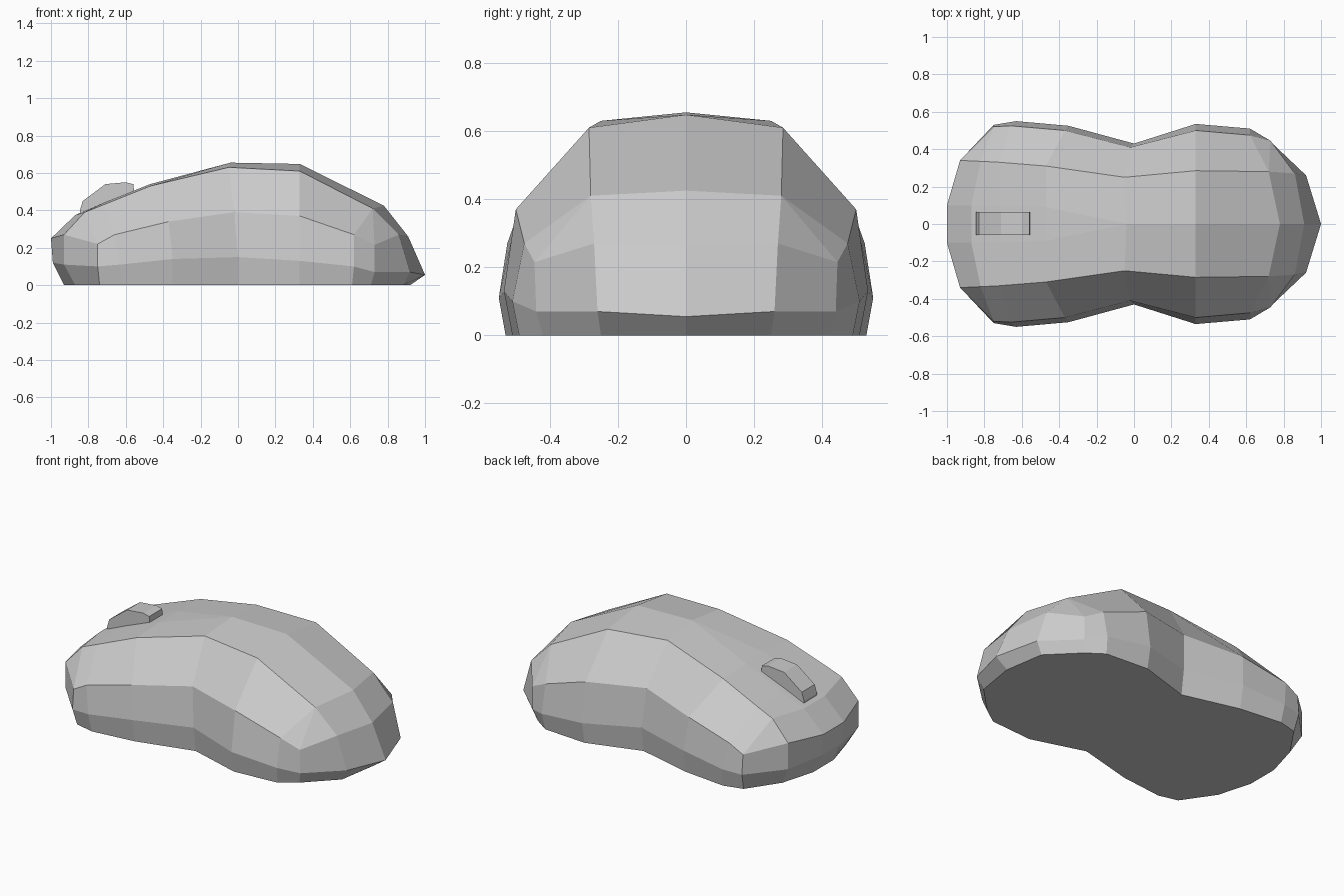
import bpy
import bmesh

if "Cube" in bpy.data.objects:
    bpy.data.objects.remove(bpy.data.objects["Cube"], do_unlink=True)

grey = bpy.data.materials.new("plain grey")
grey.use_nodes = True
COLOUR = (0.6, 0.6, 0.6, 1)
grey.diffuse_color = COLOUR
grey.node_tree.nodes["Principled BSDF"].inputs["Base Color"].default_value = COLOUR


def finish(name, bm):
    bmesh.ops.recalc_face_normals(bm, faces=bm.faces)
    mesh = bpy.data.meshes.new(name)
    bm.to_mesh(mesh)
    bm.free()
    mesh.materials.append(grey)
    obj = bpy.data.objects.new(name, mesh)
    bpy.context.collection.objects.link(obj)
    return obj


# Half outlines of the shell, nose to heel, from the base up to the deck
base = [(-.93, .1, 0), (-.87, .31, 0), (-.74, .5, 0), (-.62, .53, 0), (-.35, .5, 0), (0, .41, 0),
        (.33, .51, 0), (.61, .49, 0), (.71, .42, 0), (.88, .25, 0), (.92, 0, 0)]
belly = [(-.99, .1, .12), (-.93, .34, .11), (-.75, .53, .1), (-.63, .55, .11), (-.35, .525, .14),
         (0, .43, .15), (.33, .535, .13), (.62, .51, .1), (.73, .44, .07), (.92, .26, .07), (1, 0, .055)]
shoulder = [(-1, .1, .25), (-.93, .34, .27), (-.75, .52, .22), (-.66, .525, .27), (-.37, .5, .34),
            (-.02, .41, .39), (.33, .5, .37), (.62, .475, .27), (.73, .445, .215), (.86, .27, .27), (.91, 0, .26)]
nose, heel = (-.82, .335, .39), (.72, .28, .41)
crease = [(-.87, .1, .375), nose, nose, (-.72, .33, .43), (-.47, .31, .53), (-.05, .25, .63),
          (.33, .285, .61), heel, heel, heel, (.78, 0, .425)]
spine = [(-.87, .1, .375)] * 3 + [(-.72, .1, .44), (-.47, .09, .54), (-.04, 0, .655),
                                  (.33, 0, .648)] + [(.78, 0, .425)] * 4

# Shell: skin the half outlines, then mirror across the long axis
rows = [[(r[0][0], 0, r[0][2])] + r for r in (base, belly, shoulder, crease, spine)]
centre = [(x, 0, z) for x, y, z in rows[-1]]
floor = [(x, 0, 0) for x, y, z in rows[0]]
rows = [floor] + rows + [centre]

bm = bmesh.new()
grid = [[bm.verts.new(p) for p in row] for row in rows]
for low, high in zip(grid, grid[1:]):
    for i in range(len(low) - 1):
        bm.faces.new((low[i], low[i + 1], high[i + 1], high[i]))
bmesh.ops.remove_doubles(bm, verts=bm.verts, dist=0.001)
bmesh.ops.dissolve_degenerate(bm, dist=0.0005, edges=bm.edges)
shell = finish("shell", bm)
mirror = shell.modifiers.new("mirror", "MIRROR")
mirror.use_axis = (False, True, False)
mirror.merge_threshold = 0.002

# Scroll wheel: a faceted profile standing out of the deck
profile = [(-.84, .36), (-.845, .4), (-.83, .45), (-.71, .54), (-.6, .55), (-.56, .54), (-.55, .46)]
bm = bmesh.new()
side = bm.faces.new([bm.verts.new((x, -.06, z)) for x, z in profile])
ext = bmesh.ops.extrude_face_region(bm, geom=[side], use_keep_orig=True)
moved = [v for v in ext["geom"] if isinstance(v, bmesh.types.BMVert)]
bmesh.ops.translate(bm, verts=moved, vec=(0, .125, 0))
finish("scroll_wheel", bm)
